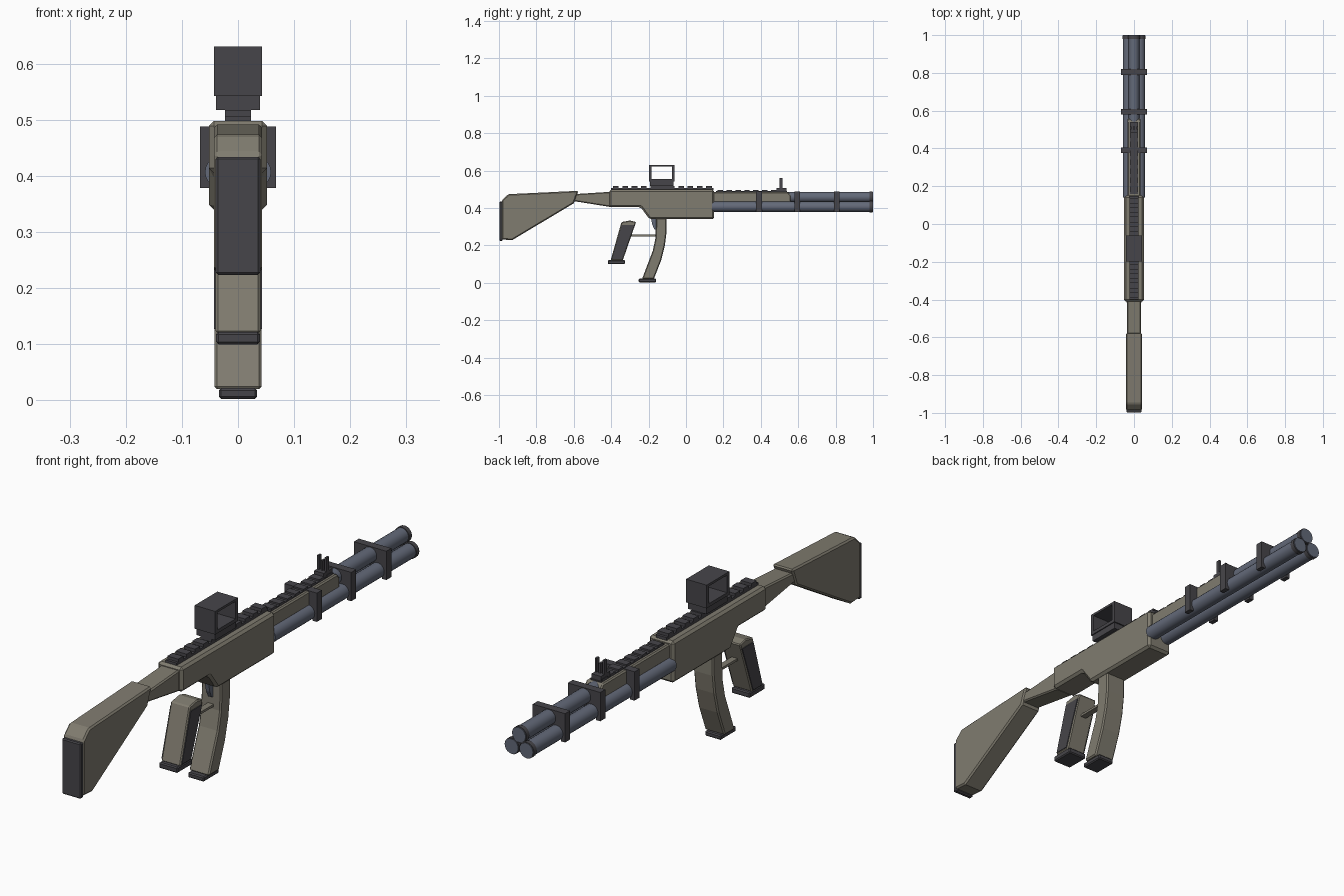
import bpy, bmesh, math
from mathutils import Vector

if "Cube" in bpy.data.objects:
    bpy.data.objects.remove(bpy.data.objects["Cube"])


def material(name, rgb):
    m = bpy.data.materials.new(name)
    m.diffuse_color = (*rgb, 1)
    m.use_nodes = True
    m.node_tree.nodes["Principled BSDF"].inputs["Base Color"].default_value = m.diffuse_color
    return m


BEIGE = material("olive beige", (0.215, 0.20, 0.16))
DARK = material("charcoal", (0.062, 0.060, 0.068))
STEEL = material("blue steel", (0.125, 0.142, 0.19))


def finish(name, bm, mat, bevel=0.0):
    bmesh.ops.recalc_face_normals(bm, faces=bm.faces)
    mesh = bpy.data.meshes.new(name)
    bm.to_mesh(mesh)
    bm.free()
    mesh.materials.append(mat)
    ob = bpy.data.objects.new(name, mesh)
    bpy.context.collection.objects.link(ob)
    if bevel:
        mod = ob.modifiers.new("bevel", 'BEVEL')
        mod.width = bevel
        mod.segments = 1
        mod.limit_method = 'ANGLE'
        mod.angle_limit = math.radians(40)
    return ob


def prism(name, pts, a, b, mat, bevel=0.0, axis='X'):
    """Extrude a (y, z) outline from x=a to x=b, or an (x, z) outline along y."""
    bm = bmesh.new()
    place = (lambda p: (a, *p)) if axis == 'X' else (lambda p: (p[0], a, p[1]))
    face = bm.faces.new([bm.verts.new(place(p)) for p in pts])
    ext = bmesh.ops.extrude_face_region(bm, geom=[face])["geom"]
    step = Vector((b - a, 0, 0)) if axis == 'X' else Vector((0, b - a, 0))
    bmesh.ops.translate(bm, vec=step, verts=[v for v in ext if isinstance(v, bmesh.types.BMVert)])
    return finish(name, bm, mat, bevel)


def box(name, y0, y1, z0, z1, half, mat, bevel=0.0, x=0.0):
    return prism(name, [(y0, z0), (y1, z0), (y1, z1), (y0, z1)], x - half, x + half, mat, bevel)


def tube(name, x, z, r, y0, y1, mat):
    n = 20
    pts = [(x + r * math.cos(2 * math.pi * i / n), z + r * math.sin(2 * math.pi * i / n))
           for i in range(n)]
    ob = prism(name, pts, y0, y1, mat, axis='Y')
    for p in ob.data.polygons:
        p.use_smooth = len(p.vertices) == 4
    return ob


# Shoulder stock, butt pad and neck
prism("stock", [(-0.985, 0.232), (-0.93, 0.228), (-0.60, 0.425), (-0.575, 0.492),
                (-0.95, 0.474), (-0.985, 0.44)], -0.043, 0.043, BEIGE, 0.006)
box("butt_pad", -0.998, -0.98, 0.224, 0.434, 0.040, DARK, 0.004)
prism("neck", [(-0.62, 0.44), (-0.40, 0.405), (-0.40, 0.487), (-0.60, 0.474)],
      -0.038, 0.038, BEIGE, 0.005)

# Receiver
prism("receiver", [(-0.41, 0.405), (-0.243, 0.405), (-0.195, 0.34), (0.15, 0.34),
                   (0.15, 0.498), (-0.41, 0.498)], -0.052, 0.052, BEIGE, 0.009)

# Handguard above the lower barrels
prism("handguard", [(0.14, 0.43), (0.56, 0.43), (0.56, 0.468), (0.545, 0.486), (0.14, 0.486)],
      -0.035, 0.035, BEIGE, 0.005)

# Toothed rails
for label, y0, y1, z0, half, h, count in (("rear", -0.40, 0.148, 0.496, 0.023, 0.011, 11),
                                          ("front", 0.16, 0.54, 0.484, 0.022, 0.006, 8)):
    box(label + "_rail", y0, y1, z0, z0 + h, half, DARK)
    pitch = (y1 - y0) / count
    for i in range(count):
        c = y0 + pitch * (i + 0.5)
        box(f"{label}_rail_tooth", c - pitch * 0.3, c + pitch * 0.3,
            z0 + h, z0 + h * 2, half, DARK)

# Three barrels with dark end rings
for name, x, z, start in (("top", 0, 0.458, 0.50), ("left", -0.031, 0.407, 0.14),
                          ("right", 0.031, 0.407, 0.14)):
    tube(name + "_barrel", x, z, 0.028, start, 1.0, STEEL)
    tube(name + "_barrel_ring", x, z, 0.0305, 0.98, 0.997, DARK)

# Barrel clamps, open underneath
for y in (0.39, 0.595, 0.805):
    prism("barrel_clamp", [(-0.068, 0.379), (-0.050, 0.379), (-0.050, 0.42), (0.050, 0.42),
                           (0.050, 0.379), (0.068, 0.379), (0.068, 0.488), (-0.068, 0.488)],
          y - 0.015, y + 0.015, DARK, axis='Y')

# Box sight: frame open sideways, on a two-step mount
bm = bmesh.new()
rings = [[bm.verts.new((-0.043, y, z)) for y, z in ((a, c), (b, c), (b, d), (a, d))]
         for a, b, c, d in ((-0.198, -0.062, 0.543, 0.631), (-0.184, -0.076, 0.556, 0.622))]
for i in range(4):
    j = (i + 1) % 4
    bm.faces.new((rings[0][i], rings[0][j], rings[1][j], rings[1][i]))
ext = bmesh.ops.extrude_face_region(bm, geom=bm.faces[:])["geom"]
bmesh.ops.translate(bm, vec=(0.086, 0, 0),
                    verts=[v for v in ext if isinstance(v, bmesh.types.BMVert)])
finish("sight_frame", bm, DARK)
box("sight_base", -0.193, -0.067, 0.518, 0.545, 0.039, DARK)
box("sight_foot", -0.18, -0.08, 0.50, 0.52, 0.023, DARK)

# Front sight with three prongs
box("front_sight_base", 0.484, 0.537, 0.486, 0.508, 0.02, DARK)
for x, top in ((-0.016, 0.56), (0, 0.545), (0.016, 0.56)):
    box("front_sight_prong", 0.501, 0.517, 0.505, top, 0.004, DARK, x=x)

# Curved magazine
front = [(-0.104, 0.345), (-0.104, 0.27), (-0.113, 0.20), (-0.133, 0.12), (-0.172, 0.02)]
back = [(-0.235, 0.02), (-0.205, 0.10), (-0.178, 0.17), (-0.163, 0.24), (-0.160, 0.345)]
prism("magazine", front + back, -0.042, 0.042, BEIGE, 0.005)
box("magazine_foot", -0.253, -0.16, 0.003, 0.022, 0.034, DARK, 0.004)

# Pistol grip with dark side panels
prism("grip", [(-0.403, 0.12), (-0.338, 0.12), (-0.267, 0.325), (-0.30, 0.333), (-0.345, 0.325)],
      -0.040, 0.040, BEIGE, 0.004)
for s in (-1, 1):
    prism("grip_panel", [(-0.397, 0.127), (-0.341, 0.127), (-0.276, 0.308), (-0.343, 0.308)],
          s * 0.037, s * 0.043, DARK)
box("grip_foot", -0.418, -0.326, 0.10, 0.122, 0.039, DARK, 0.004)

# Trigger and guard bar
box("trigger_guard", -0.30, -0.155, 0.249, 0.258, 0.012, BEIGE)
prism("trigger", [(-0.168, 0.285), (-0.155, 0.285), (-0.155, 0.345), (-0.187, 0.345),
                  (-0.18, 0.31)], -0.008, 0.008, STEEL)
